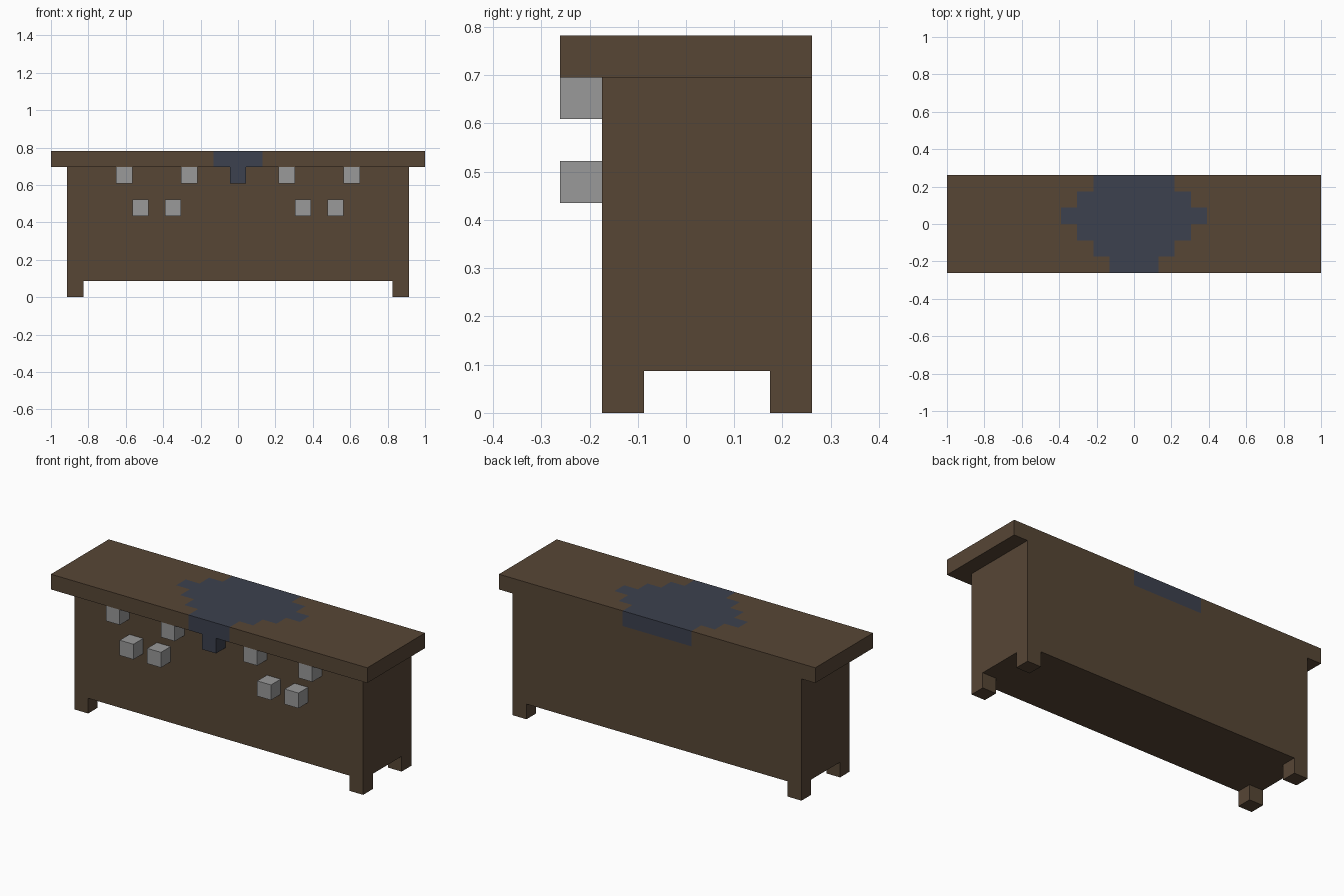
import bpy, bmesh
from mathutils import Vector

if "Cube" in bpy.data.objects:
    bpy.data.objects.remove(bpy.data.objects["Cube"], do_unlink=True)

U = 2 / 23  # one block


def material(name, color):
    m = bpy.data.materials.new(name)
    m.use_nodes = True
    m.diffuse_color = (*color, 1)
    bsdf = m.node_tree.nodes["Principled BSDF"]
    bsdf.inputs["Base Color"].default_value = (*color, 1)
    bsdf.inputs["Roughness"].default_value = 0.9
    return m


wood = material("dark_wood", (0.095, 0.061, 0.036))
cloth = material("slate_blue", (0.045, 0.053, 0.077))
metal = material("grey_metal", (0.32, 0.32, 0.32))


def box(name, low, high, *mats, paint=None):
    """Box between two corners given in blocks; paint(bm) may cut and colour it."""
    low, high = Vector(low), Vector(high)
    bm = bmesh.new()
    bmesh.ops.create_cube(bm, size=1)
    for v in bm.verts:
        v.co = (low + high) / 2 + v.co * (high - low)
    if paint:
        paint(bm)
    bmesh.ops.scale(bm, vec=(U, U, U), verts=bm.verts)
    mesh = bpy.data.meshes.new(name)
    bm.to_mesh(mesh)
    bm.free()
    for m in mats:
        mesh.materials.append(m)
    obj = bpy.data.objects.new(name, mesh)
    bpy.context.collection.objects.link(obj)
    return obj


# Half width of the runner in each block row, front to back
RUNNER = [1.5, 2.5, 3.5, 4.5, 3.5, 2.5]


def paint_runner(bm):
    cuts = [((s * w, 0, 0), (1, 0, 0)) for w in set(RUNNER) for s in (-1, 1)]
    cuts += [((0, y, 0), (0, 1, 0)) for y in range(-2, 3)]
    for point, normal in cuts:
        bmesh.ops.bisect_plane(bm, geom=bm.verts[:] + bm.edges[:] + bm.faces[:],
                               plane_co=point, plane_no=normal)
    bm.normal_update()
    for f in bm.faces:
        c = f.calc_center_median() - f.normal * 0.1
        f.material_index = int(abs(c.x) < RUNNER[int(c.y + 3)])


# Worktop with runner, and the runner's hanging tip
box("worktop", (-11.5, -3, 8), (11.5, 3, 9), wood, cloth, paint=paint_runner)
box("runner_tip", (-0.5, -3, 7), (0.5, -2, 8), cloth)

# Cabinet
box("cabinet", (-10.5, -2, 1), (10.5, 3, 8), wood)

for side, s in (("left", 1), ("right", -1)):
    # Feet
    for end, y in (("front", -2), ("back", 2)):
        box(f"{end}_{side}_foot", (s * 10 - 0.5, y, 0), (s * 10 + 0.5, y + 1, 1), wood)
    # Knobs: wide-set upper pair, close-set lower pair
    for row, z, centres in (("upper", 7, (3, 7)), ("lower", 5, (4, 6))):
        for place, x in zip(("inner", "outer"), centres):
            box(f"{row}_{place}_{side}_knob", (s * x - 0.5, -3, z),
                (s * x + 0.5, -2, z + 1), metal)
